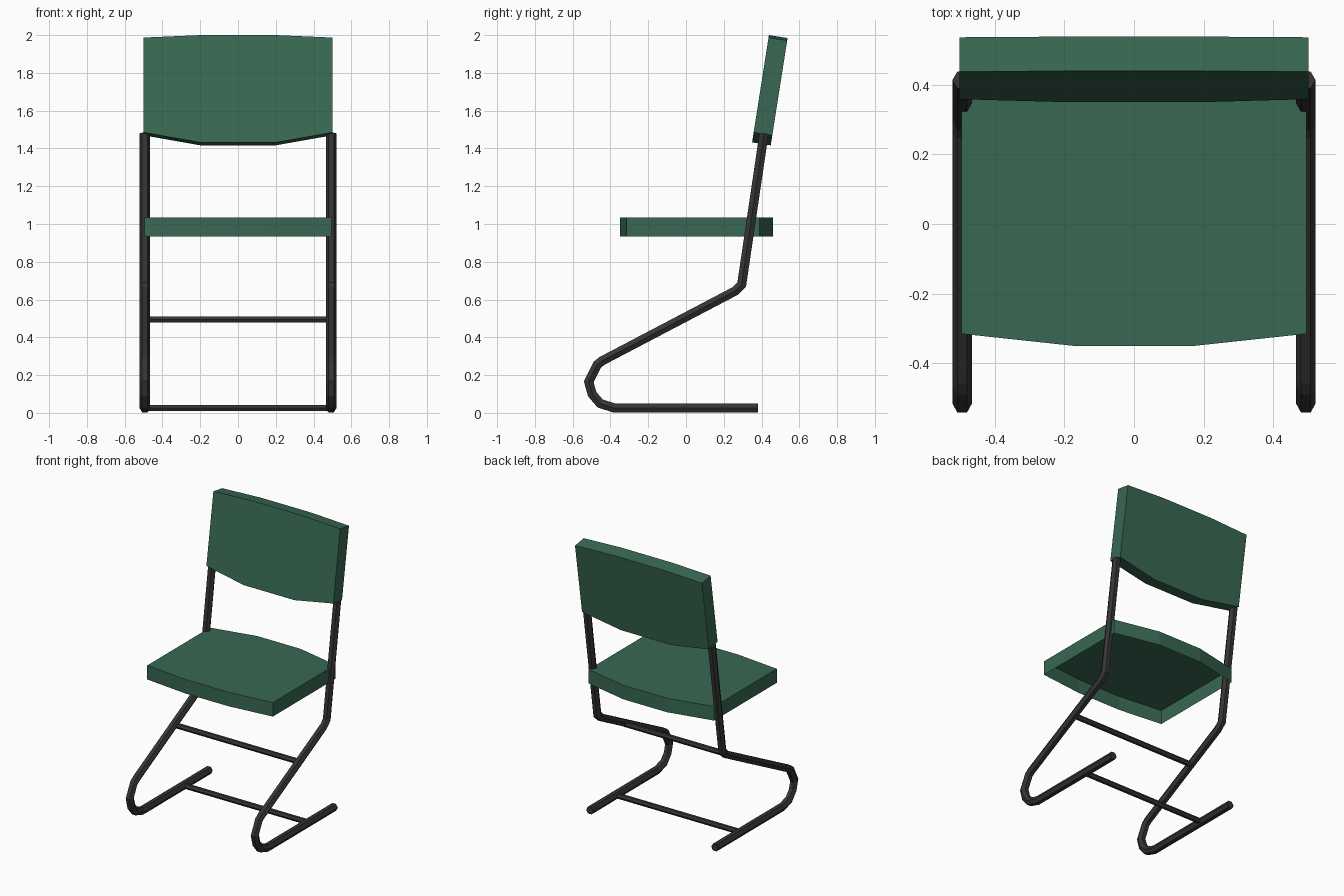
import bpy, bmesh, math
from mathutils import Vector

if "Cube" in bpy.data.objects:
    bpy.data.objects.remove(bpy.data.objects["Cube"])


def material(name, color):
    m = bpy.data.materials.new(name)
    m.diffuse_color = color
    m.use_nodes = True
    m.node_tree.nodes["Principled BSDF"].inputs["Base Color"].default_value = m.diffuse_color
    return m


GREEN = material("green_pad", (0.04, 0.14, 0.085, 1))
BLACK = material("dark_metal", (0.035, 0.035, 0.035, 1))


def make_object(name, bm, mat):
    bmesh.ops.recalc_face_normals(bm, faces=bm.faces)
    me = bpy.data.meshes.new(name)
    bm.to_mesh(me)
    bm.free()
    me.materials.append(mat)
    ob = bpy.data.objects.new(name, me)
    bpy.context.collection.objects.link(ob)
    return ob


def prism(name, outline, offset, mat, open_end=False):
    """Extrude a closed outline; open_end leaves the far side uncapped."""
    bm = bmesh.new()
    a = [bm.verts.new(p) for p in outline]
    b = [bm.verts.new(Vector(p) + Vector(offset)) for p in outline]
    n = len(a)
    bm.faces.new(a)
    if not open_end:
        bm.faces.new(b[::-1])
    for i in range(n):
        j = (i + 1) % n
        bm.faces.new((a[i], b[i], b[j], a[j]))
    return make_object(name, bm, mat)


def tube(name, x, path, radius, mat, sides=6):
    """Sweep a polygon section along a path in the YZ plane, mitred at bends."""
    bm = bmesh.new()
    pts = [Vector((x, y, z)) for y, z in path]
    rings = []
    for i, p in enumerate(pts):
        d0 = (p - pts[i - 1]).normalized() if i else (pts[1] - p).normalized()
        d1 = (pts[i + 1] - p).normalized() if i < len(pts) - 1 else d0
        t = (d0 + d1).normalized()
        normal = Vector((0, -t.z, t.y)) / t.dot(d0)
        ring = []
        for k in range(sides):
            a = math.tau * k / sides
            ring.append(bm.verts.new(p + radius * (Vector((math.cos(a), 0, 0)) + normal * math.sin(a))))
        rings.append(ring)
    for r, s in zip(rings, rings[1:]):
        for k in range(sides):
            m = (k + 1) % sides
            bm.faces.new((r[k], r[m], s[m], s[k]))
    bm.faces.new(rings[0])
    bm.faces.new(rings[-1][::-1])
    return make_object(name, bm, mat)


# Bent side frames: floor runner, front curl, rising strut, back upright
side_path = [(0.38, 0.026), (-0.38, 0.026), (-0.455, 0.05), (-0.497, 0.1),
             (-0.515, 0.165), (-0.47, 0.255), (-0.445, 0.275),
             (0.26, 0.645), (0.295, 0.68), (0.413, 1.48)]
for side, x in (("left", -0.493), ("right", 0.493)):
    tube(side + "_frame", x, side_path, 0.028, BLACK)

# Cross bars between the side frames
for name, y, z, r in (("floor_crossbar", 0.09, 0.026, 0.019),
                      ("strut_crossbar", -0.01, 0.495, 0.019)):
    hexagon = [(-0.49, y + r * math.cos(math.tau * k / 6), z + r * math.sin(math.tau * k / 6))
               for k in range(6)]
    prism(name, hexagon, (0.98, 0, 0), BLACK)

# Seat: shell with bowed front and back, open underneath
seat_top = [(-0.495, -0.315), (-0.17, -0.35), (0.17, -0.35), (0.495, -0.315),
            (0.495, 0.39), (0.17, 0.46), (-0.17, 0.46), (-0.495, 0.39)]
prism("seat", [(x, y, 1.035) for x, y in seat_top], (0, 0, -0.1), GREEN, open_end=True)

# Backrest: leaning pad with bowed top and bottom edges
front = [(-0.5, 1.485), (-0.2, 1.432), (0.2, 1.432), (0.5, 1.485),
         (0.5, 1.987), (0.2, 2.0), (-0.2, 2.0), (-0.5, 1.987)]
slope = 0.157
lean = math.atan(slope)
prism("backrest", [(x, 0.439 + slope * (z - 2.0), z) for x, z in front],
      (0, 0.1 * math.cos(lean), -0.1 * math.sin(lean)), GREEN)
